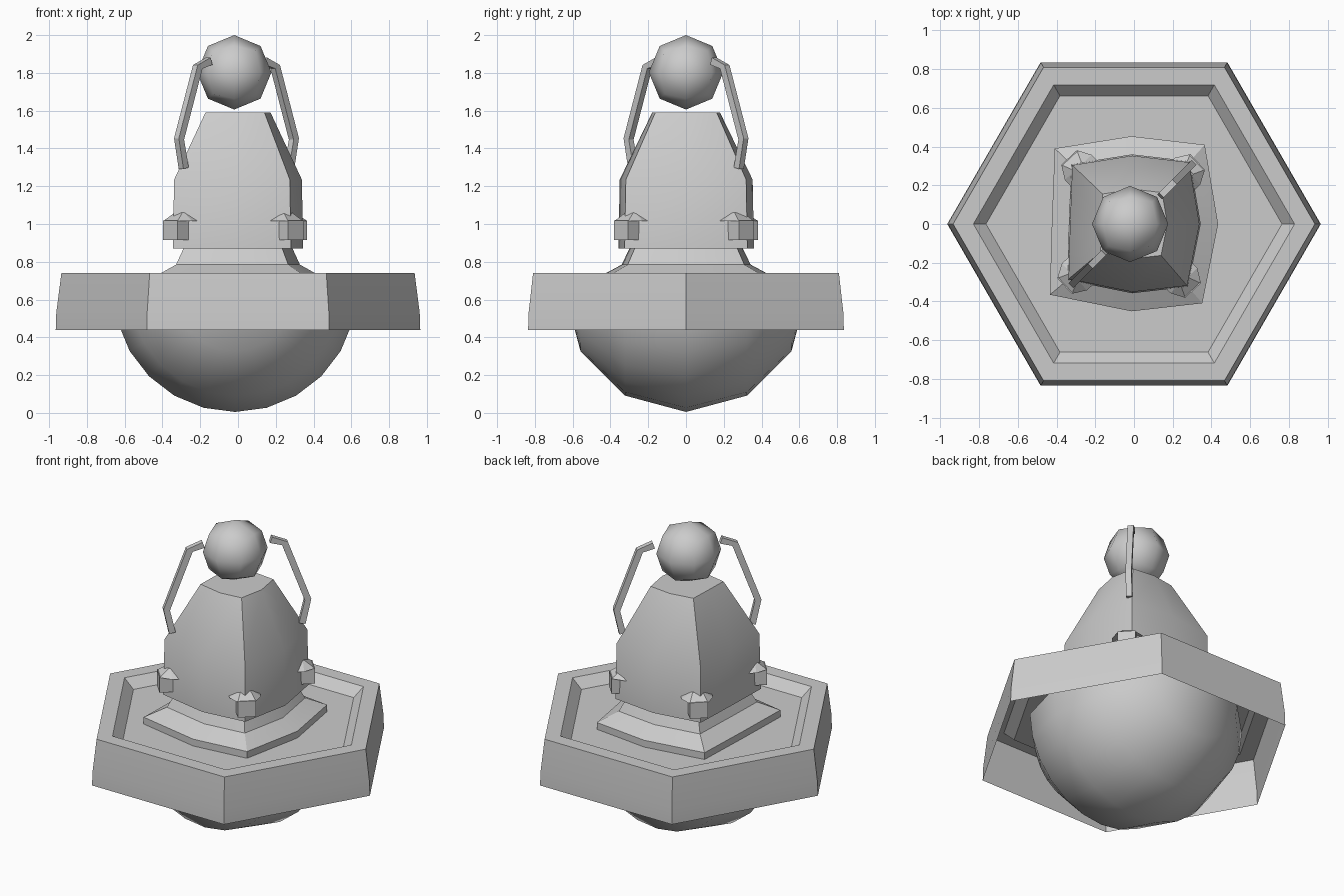
import bpy, bmesh, math
from mathutils import Matrix, Vector

default = bpy.data.objects.get("Cube")
if default:
    bpy.data.objects.remove(default, do_unlink=True)

GREY = (0.6, 0.6, 0.6, 1)
mat = bpy.data.materials.new("plain grey")
mat.use_nodes = True
mat.diffuse_color = GREY
mat.node_tree.nodes["Principled BSDF"].inputs["Base Color"].default_value = GREY


def finish(name, bm, angle=25, recalc=True):
    """Turn a bmesh into a named object, smooth below the given edge angle."""
    if recalc:
        bmesh.ops.recalc_face_normals(bm, faces=bm.faces)
    mesh = bpy.data.meshes.new(name)
    bm.to_mesh(mesh)
    bm.free()
    mesh.materials.append(mat)
    ob = bpy.data.objects.new(name, mesh)
    bpy.context.collection.objects.link(ob)
    bpy.ops.object.select_all(action='DESELECT')
    ob.select_set(True)
    bpy.context.view_layer.objects.active = ob
    bpy.ops.object.shade_smooth_by_angle(angle=math.radians(angle))
    return ob


def loft(name, section, levels, bottom=True, top=True):
    """Stack scaled copies of a section; levels are (scale, z)."""
    bm = bmesh.new()
    rings = [[bm.verts.new((x * s, y * s, z)) for x, y in section] for s, z in levels]
    n = len(section)
    for a, b in zip(rings, rings[1:]):
        for i in range(n):
            j = (i + 1) % n
            bm.faces.new((a[i], a[j], b[j], b[i]))
    if bottom:
        bm.faces.new(rings[0][::-1])
    if top:
        bm.faces.new(rings[-1])
    return finish(name, bm, recalc=bottom and top)


# Six-sided rim with a sunken deck, open underneath
hexagon = [(math.cos(i * math.pi / 3), math.sin(i * math.pi / 3)) for i in range(6)]
loft("hexagonal_rim", hexagon,
     [(0.965, 0.44), (0.962, 0.53), (0.935, 0.74), (0.83, 0.74), (0.765, 0.68)],
     bottom=False)

# Slightly twisted, bulged square used by the whole tower
tower = [(0.345, 0), (0.29, 0.325), (-0.01, 0.36), (-0.325, 0.31),
         (-0.337, 0), (-0.345, -0.29), (-0.01, -0.358), (0.28, -0.325)]
loft("tower_base", tower,
     [(1.26, 0.67), (1.26, 0.725), (0.95, 0.785), (0.83, 0.875)])
loft("tower_body", tower, [(1.0, 0.87), (0.98, 1.235), (0.5, 1.59)])

# Rounded bowl below the rim: lower half of a ball lying on its side
bm = bmesh.new()
bmesh.ops.create_uvsphere(bm, u_segments=24, v_segments=6, radius=0.645,
                          matrix=Matrix.Rotation(math.pi / 2, 4, 'X'))
bmesh.ops.bisect_plane(bm, geom=bm.verts[:] + bm.edges[:] + bm.faces[:], dist=1e-4,
                       plane_co=(0, 0, 0), plane_no=(0, 0, 1), clear_outer=True)
bmesh.ops.translate(bm, verts=bm.verts, vec=(-0.015, 0, 0.65))
finish("lower_bowl", bm, 60, recalc=False)

# Low-poly ball floating above the tower
bm = bmesh.new()
bmesh.ops.create_cube(bm, size=2)
bmesh.ops.subdivide_edges(bm, edges=bm.edges[:], cuts=1, use_grid_fill=True)
for v in bm.verts:
    v.co = v.co.normalized() * 0.197 + Vector((-0.02, 0, 1.803))
finish("top_ball", bm, 80)

# Corner lugs: a block with a wider pointed cap
for i, side in enumerate(("back_left", "back_right", "front_right", "front_left")):
    turn = (Matrix.Translation((-0.015, 0, 0))
            @ Matrix.Rotation(math.radians(43 + 90 * i), 4, 'Z'))
    bm = bmesh.new()
    bmesh.ops.create_cube(bm, size=1, matrix=turn @ Matrix.Translation((0.395, 0, 0.967))
                          @ Matrix.Diagonal((0.15, 0.11, 0.105, 1)))
    cap = [(0.47, 0.055), (0.40, 0.095), (0.30, 0.095),
           (0.30, -0.095), (0.40, -0.095), (0.47, -0.055)]
    base = [bm.verts.new(turn @ Vector((x, y, 1.015))) for x, y in cap]
    peak = [bm.verts.new(turn @ Vector((x, y, 1.06))) for x, y in
            ((0.41, 0.03), (0.40, 0.035), (0.30, 0.035),
             (0.30, -0.035), (0.40, -0.035), (0.41, -0.03))]
    for k in range(6):
        j = (k + 1) % 6
        bm.faces.new((base[k], base[j], peak[j], peak[k]))
    bm.faces.new(peak)
    bm.faces.new(base[::-1])
    finish("lug_" + side, bm, 10)

# Two bent arms holding the ball, on opposite corners
path = [Vector(p) for p in ((0.205, 1.862), (0.29, 1.832), (0.43, 1.45), (0.395, 1.295))]
for name, angle in (("arm_back_left", 45), ("arm_front_right", 225)):
    turn = (Matrix.Translation((-0.008, 0, 0))
            @ Matrix.Rotation(math.radians(angle), 4, 'Z'))
    bm = bmesh.new()
    rings = []
    for i, p in enumerate(path):
        d = (path[min(i + 1, 3)] - path[max(i - 1, 0)]).normalized()
        n = Vector((-d.y, d.x)) * 0.02
        rings.append([bm.verts.new(turn @ Vector((p.x + n.x * s, t, p.y + n.y * s)))
                      for s, t in ((1, 0.018), (1, -0.018), (-1, -0.018), (-1, 0.018))])
    for a, b in zip(rings, rings[1:]):
        for k in range(4):
            bm.faces.new((a[k], a[(k + 1) % 4], b[(k + 1) % 4], b[k]))
    bm.faces.new(rings[0])
    bm.faces.new(rings[-1])
    finish(name, bm, 10)
